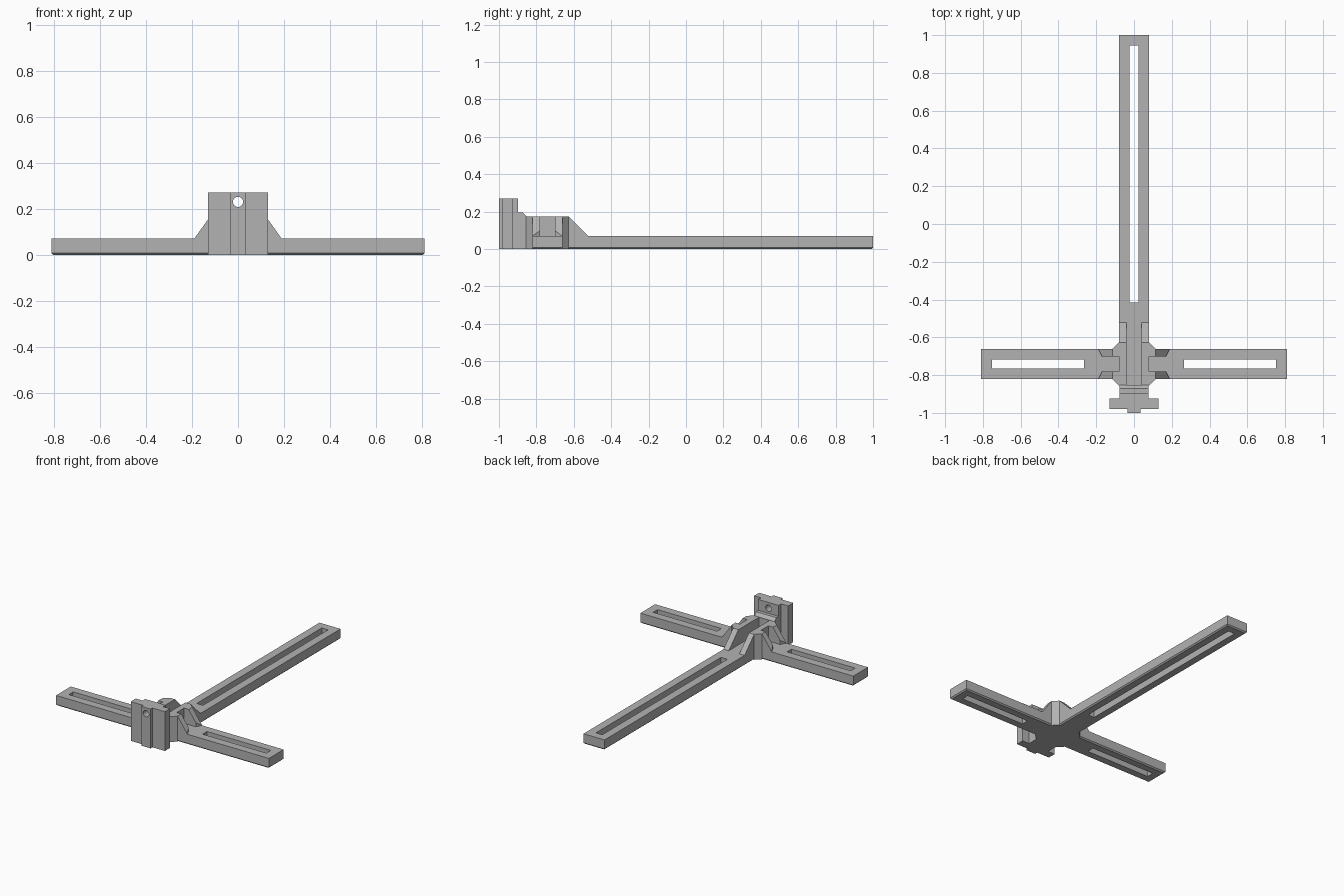
import bpy, bmesh, math
from mathutils import Vector

old = bpy.data.objects.get("Cube")
if old:
    bpy.data.objects.remove(old, do_unlink=True)

grey = bpy.data.materials.new("plain grey")
grey.use_nodes = True
colour = (0.45, 0.45, 0.45, 1)
grey.diffuse_color = colour
grey.node_tree.nodes["Principled BSDF"].inputs["Base Color"].default_value = colour

ARM_H, HUB_H = 0.07, 0.175
CY = -0.741          # centre line of the cross arms
HALF = 0.08          # half width of every arm
GAP = 0.04           # half width of the channels
FOOT = 0.008         # bottom edge chamfer


def finish(name, bm):
    bmesh.ops.recalc_face_normals(bm, faces=bm.faces)
    mesh = bpy.data.meshes.new(name)
    bm.to_mesh(mesh)
    bm.free()
    mesh.materials.append(grey)
    ob = bpy.data.objects.new(name, mesh)
    bpy.context.collection.objects.link(ob)
    return ob


def prism(name, outline, z0, z1):
    bm = bmesh.new()
    face = bm.faces.new([bm.verts.new((x, y, z0)) for x, y in outline])
    ext = bmesh.ops.extrude_face_region(bm, geom=[face])
    top = [v for v in ext["geom"] if isinstance(v, bmesh.types.BMVert)]
    bmesh.ops.translate(bm, verts=top, vec=(0, 0, z1 - z0))
    return finish(name, bm)


def rect(x0, x1, y0, y1):
    return [(x0, y0), (x1, y0), (x1, y1), (x0, y1)]


def hull(name, points):
    bm = bmesh.new()
    verts = [bm.verts.new(p) for p in points]
    bmesh.ops.convex_hull(bm, input=verts)
    bmesh.ops.dissolve_limit(bm, angle_limit=0.01, verts=bm.verts, edges=bm.edges)
    return finish(name, bm)


def cut(ob, cutter):
    mod = ob.modifiers.new("cut", 'BOOLEAN')
    mod.operation = 'DIFFERENCE'
    mod.solver = 'EXACT'
    mod.object = cutter
    bpy.context.view_layer.objects.active = ob
    bpy.ops.object.modifier_apply(modifier=mod.name)
    bpy.data.objects.remove(cutter, do_unlink=True)


def slotted_arm(name, box, slot):
    """Flat bar with a chamfered foot and a long slot."""
    x0, x1, y0, y1 = box
    low = rect(x0 + FOOT, x1 - FOOT, y0 + FOOT, y1 - FOOT)
    full = rect(*box)
    arm = hull(name, [(x, y, 0) for x, y in low]
               + [(x, y, z) for x, y in full for z in (FOOT, ARM_H)])
    cut(arm, prism("slot_cutter", rect(*slot), -0.1, 0.2))


# Arms
slotted_arm("long_arm", (-HALF, HALF, -0.64, 1.0), (-0.024, 0.024, -0.415, 0.945))
for side, s in (("left", 1), ("right", -1)):
    slotted_arm(side + "_arm",
                (*sorted((s * 0.105, s * 0.81)), CY - HALF, CY + HALF),
                (*sorted((s * 0.266, s * 0.752)), CY - 0.024, CY + 0.024))

# Eight-sided hub with a lengthwise channel and two side notches
corners = [(HALF, -0.627), (0.115, -0.661), (0.115, -0.821), (HALF, -0.855)]
hub = prism("hub", corners + [(-x, y) for x, y in reversed(corners)], 0, HUB_H)
cut(hub, prism("channel_cutter", rect(-GAP, GAP, -0.852, -0.5), ARM_H, 0.3))
for s in (1, -1):
    cut(hub, prism("notch_cutter", rect(*sorted((s * HALF, s * 0.3)), CY - GAP, CY + GAP),
                   ARM_H, 0.3))

# Sloping gussets from the hub down to the arms
for side, s in (("left", 1), ("right", -1)):
    for end, t in (("back", 1), ("front", -1)):
        outer, inner = CY + t * HALF, CY + t * GAP
        hull(f"{side}_arm_{end}_gusset", [
            (s * 0.115, outer, ARM_H), (s * 0.115, outer, HUB_H),
            (s * 0.115, inner, ARM_H), (s * 0.115, inner, HUB_H),
            (s * 0.19, outer, ARM_H), (s * 0.17, inner, ARM_H),
            (s * 0.17, inner, 0.098)])
    hull(side + "_long_gusset", [
        (s * x, y, z) for x in (GAP, HALF)
        for y, z in ((-0.627, ARM_H), (-0.627, HUB_H), (-0.522, ARM_H))])

# Neck between the hub and the mounting plate
hull("neck", [(x, y, z) for x in (-0.077, 0.077)
              for y, z in ((-0.9, 0), (-0.9, 0.195), (-0.872, 0.195),
                           (-0.853, HUB_H), (-0.853, 0))])

# Mounting plate with a front rib, a rear pad and a screw hole
half = [(0.035, -1.0), (0.035, -0.98), (0.13, -0.98), (0.13, -0.925),
        (0.077, -0.925), (0.077, -0.897)]
plate = prism("mounting_plate", half + [(-x, y) for x, y in reversed(half)], 0, 0.27)
bpy.ops.mesh.primitive_cylinder_add(vertices=32, radius=0.022, depth=0.4,
                                    location=(0, -0.95, 0.23),
                                    rotation=(math.pi / 2, 0, 0))
cut(plate, bpy.context.object)
